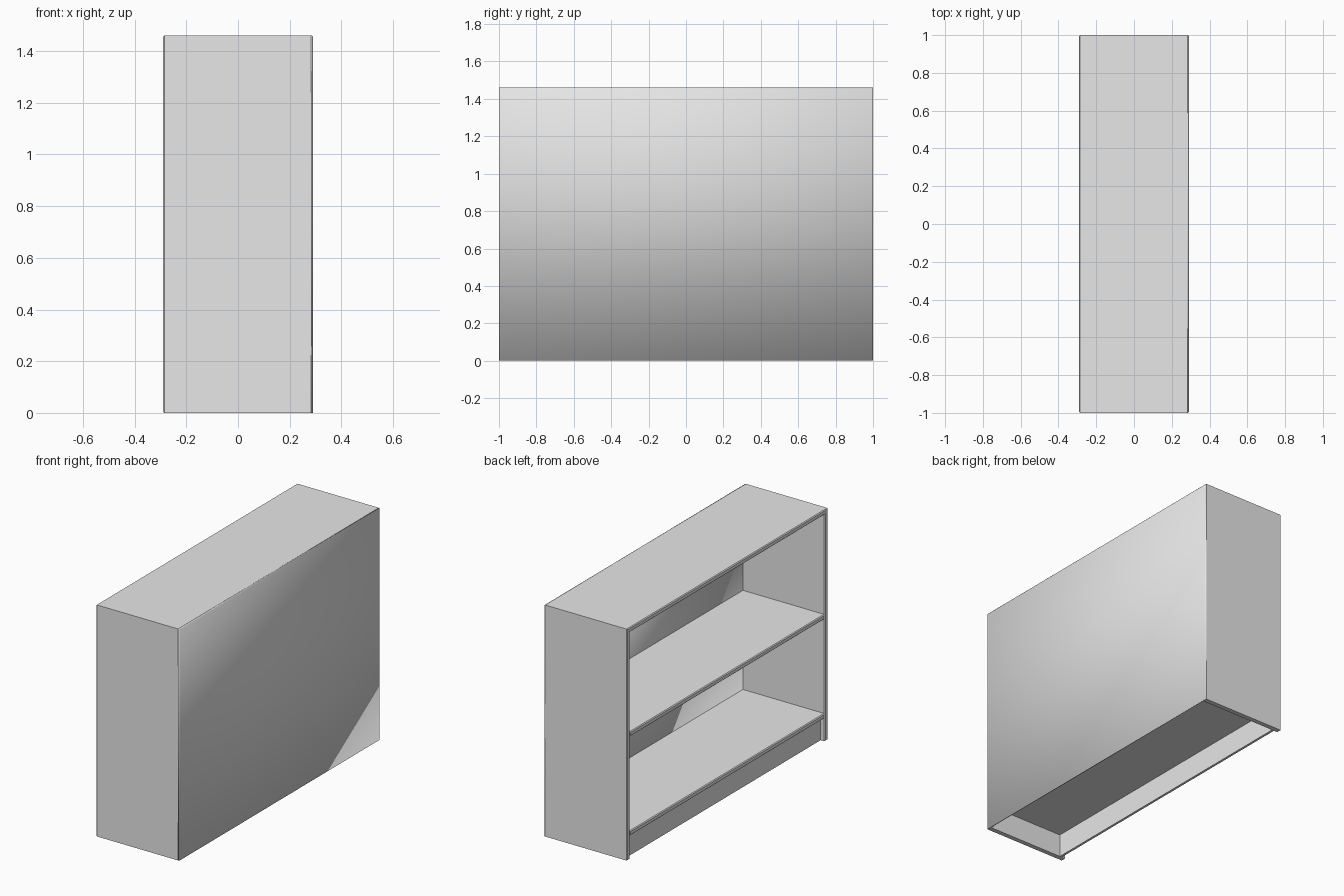
import bpy
import bmesh

cube = bpy.data.objects.get("Cube")
if cube:
    bpy.data.objects.remove(cube)

# Overall sizes
FRONT, BACK = -0.29, 0.29      # open side and closed side along x
HALF, TOP = 1.0, 1.46
BOARD = 0.03
PANEL = 0.008                  # back panel thickness
ROUND = 0.005                  # edge rounding
INNER = HALF - BOARD

grey = bpy.data.materials.new("plain_grey")
grey.use_nodes = True
grey.diffuse_color = (0.8, 0.8, 0.8, 1)
grey.node_tree.nodes["Principled BSDF"].inputs["Base Color"].default_value = (0.8, 0.8, 0.8, 1)


def extrude_board(name, profile, x0, x1, rounded=None, smooth=False):
    """Extrude a (y, z) outline from x0 to x1 and chamfer edges chosen by a rule."""
    bm = bmesh.new()
    face = bm.faces.new([bm.verts.new((x0, y, z)) for y, z in profile])
    out = bmesh.ops.extrude_face_region(bm, geom=[face])
    moved = [v for v in out["geom"] if isinstance(v, bmesh.types.BMVert)]
    bmesh.ops.translate(bm, verts=moved, vec=(x1 - x0, 0, 0))
    bmesh.ops.recalc_face_normals(bm, faces=bm.faces)
    if rounded:
        edges = [e for e in bm.edges if rounded(*[v.co for v in e.verts])]
        bmesh.ops.bevel(bm, geom=edges, offset=ROUND, segments=1,
                        profile=0.5, affect='EDGES')
    for f in bm.faces:
        f.smooth = smooth
    mesh = bpy.data.meshes.new(name)
    bm.to_mesh(mesh)
    bm.free()
    mesh.materials.append(grey)
    obj = bpy.data.objects.new(name, mesh)
    bpy.context.collection.objects.link(obj)
    return obj


def rect(y, z0, z1):
    return [(-y, z0), (y, z0), (y, z1), (-y, z1)]


def on_front(a, b):
    return a.x == b.x and abs(a.x - FRONT) < 0.01


def on_back(a, b):
    return a.x == b.x and abs(a.x - BACK) < 0.001 and max(a.z, b.z) > 0.01


# Two sides and the top as one arch-shaped carcass
arch = [(-HALF, 0), (-HALF, TOP), (HALF, TOP), (HALF, 0),
        (INNER, 0), (INNER, TOP - BOARD), (-INNER, TOP - BOARD), (-INNER, 0)]
extrude_board("carcass", arch, FRONT, BACK - PANEL, on_front)

# Closed back with softly shaded edges
extrude_board("back_panel", rect(HALF, 0, TOP), BACK - PANEL, BACK, on_back, smooth=True)

# Two shelves
for name, z in (("bottom_shelf", 0.175), ("middle_shelf", 0.80)):
    extrude_board(name, rect(INNER, z - BOARD, z), FRONT + 0.002, BACK - PANEL, on_front)

# Recessed board under the bottom shelf
extrude_board("kick_board", rect(INNER, 0, 0.175 - BOARD),
              FRONT + BOARD, FRONT + BOARD + 0.015)
